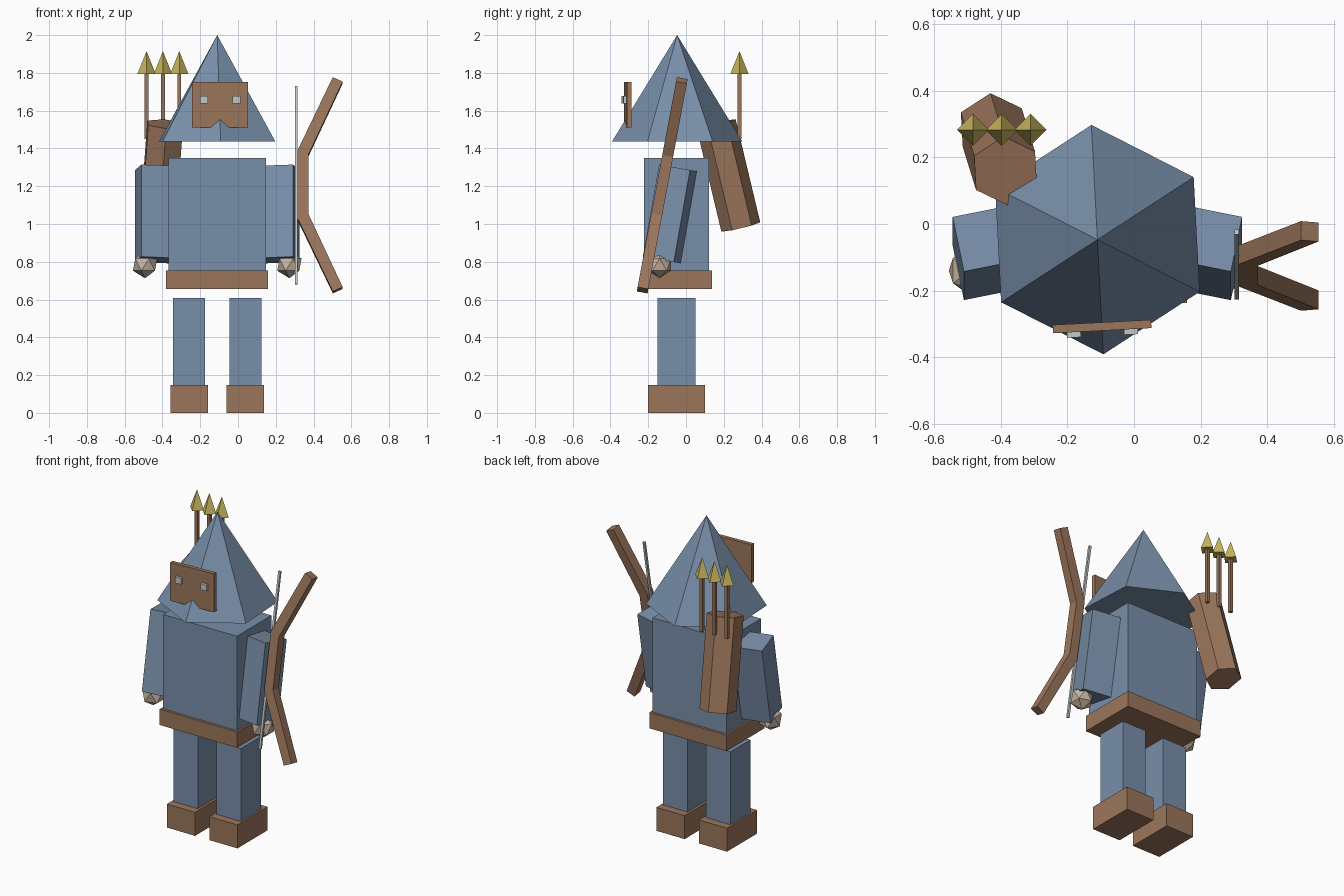
import bpy, bmesh
from math import radians
from mathutils import Matrix, Vector

cube = bpy.data.objects.get("Cube")
if cube:
    bpy.data.objects.remove(cube, do_unlink=True)


def material(name, rgb):
    mat = bpy.data.materials.new(name)
    mat.use_nodes = True
    mat.diffuse_color = (*rgb, 1)
    mat.node_tree.nodes["Principled BSDF"].inputs["Base Color"].default_value = (*rgb, 1)
    return mat


BLUE = material("cloth_blue", (0.19, 0.275, 0.40))
BROWN = material("leather_brown", (0.33, 0.18, 0.105))
GOLD = material("arrow_gold", (0.58, 0.46, 0.11))
SKIN = material("skin_tan", (0.58, 0.46, 0.36))
GREY = material("pale_grey", (0.55, 0.58, 0.58))


def turn(x=0, y=0, z=0):
    """Spin about own z, then lean about x, then about y."""
    return (Matrix.Rotation(radians(y), 4, 'Y') @ Matrix.Rotation(radians(x), 4, 'X')
            @ Matrix.Rotation(radians(z), 4, 'Z'))


def finish(name, bm, mat, centre, rot=None):
    bmesh.ops.recalc_face_normals(bm, faces=bm.faces)
    mesh = bpy.data.meshes.new(name)
    bm.to_mesh(mesh)
    bm.free()
    mesh.materials.append(mat)
    obj = bpy.data.objects.new(name, mesh)
    obj.matrix_world = Matrix.Translation(centre) @ (rot or Matrix())
    bpy.context.collection.objects.link(obj)
    return obj


def box(name, size, centre, mat, rot=None):
    bm = bmesh.new()
    bmesh.ops.create_cube(bm, size=1)
    bmesh.ops.scale(bm, vec=size, verts=bm.verts)
    return finish(name, bm, mat, centre, rot)


def cone(name, sides, r1, r2, height, centre, mat, rot=None):
    bm = bmesh.new()
    bmesh.ops.create_cone(bm, cap_ends=True, segments=sides,
                          radius1=r1, radius2=r2, depth=height)
    bmesh.ops.remove_doubles(bm, verts=bm.verts, dist=1e-5)
    return finish(name, bm, mat, centre, rot)


def plate(name, outline, depth, centre, mat, rot=None):
    """Outline in x and z, given thickness along y."""
    bm = bmesh.new()
    face = bm.faces.new([bm.verts.new((x, -depth / 2, z)) for x, z in outline])
    new = bmesh.ops.extrude_face_region(bm, geom=[face])["geom"]
    bmesh.ops.translate(bm, vec=(0, depth, 0),
                        verts=[v for v in new if isinstance(v, bmesh.types.BMVert)])
    return finish(name, bm, mat, centre, rot)


MID = -0.11  # the body stands off-centre, balanced by the bow

# Body
box("torso", (0.515, 0.345, 0.595), (MID, -0.05, 1.0525), BLUE)
box("belt", (0.54, 0.375, 0.10), (MID, -0.05, 0.705), BROWN)

# Legs, arms and hands
for side, s in (("left", 1), ("right", -1)):
    box(side + "_leg", (0.17, 0.20, 0.46), (MID + s * 0.15, -0.05, 0.377), BLUE)
    box(side + "_foot", (0.197, 0.30, 0.148), (MID + s * 0.148, -0.05, 0.074), BROWN)
    box(side + "_arm", (0.19, 0.17, 0.495), (MID + s * 0.325, -0.085, 1.053), BLUE,
        turn(x=-10, z=-s * 11.5))
    bm = bmesh.new()
    bmesh.ops.create_icosphere(bm, subdivisions=1, radius=0.072)
    finish(side + "_hand", bm, SKIN, (MID + s * 0.382, -0.14, 0.785))

# Pointed hood
cone("hood", 6, 0.345, 0, 0.563, (MID, -0.047, 1.7185), BLUE, turn(z=3))

# Face mask with a notch below, and square eyes
face_turn = turn(z=3)
face_centre = Vector((-0.096, -0.308, 1.63))
plate("face_mask", [(-0.148, -0.12), (-0.05, -0.12), (0, -0.077), (0.05, -0.12),
                    (0.148, -0.12), (0.148, 0.122), (-0.148, 0.122)],
      0.025, face_centre, BROWN, face_turn)
for side, s in (("left", 1), ("right", -1)):
    offset = face_turn @ Vector((s * 0.086, -0.016, 0.028))
    box(side + "_eye", (0.042, 0.025, 0.038), face_centre + offset, GREY, face_turn)

# Quiver leaning across the back, with three arrows
cone("quiver", 6, 0.106, 0.106, 0.562, (-0.406, 0.225, 1.257), BROWN,
     turn(x=13.4, y=4.2, z=4))
for i in range(3):
    x = -0.484 + i * 0.0865
    box(f"arrow_shaft_{i + 1}", (0.021, 0.021, 0.35), (x, 0.283, 1.625), BROWN)
    cone(f"arrow_head_{i + 1}", 4, 0.048, 0, 0.12, (x, 0.283, 1.855), GOLD)

# Bow and string, tilted together
upper = [(-0.029, 0.18), (0.159, 0.577), (0.211, 0.553), (0.029, 0.158)]
lower = [(x, -z) for x, z in reversed(upper)]
bow_turn = turn(x=-10.6)
plate("bow", upper + lower, 0.058, (0.343, -0.126, 1.205), BROWN, bow_turn)
box("bow_string", (0.014, 0.014, 1.065), (0.309, -0.122, 1.205), GREY, bow_turn)
